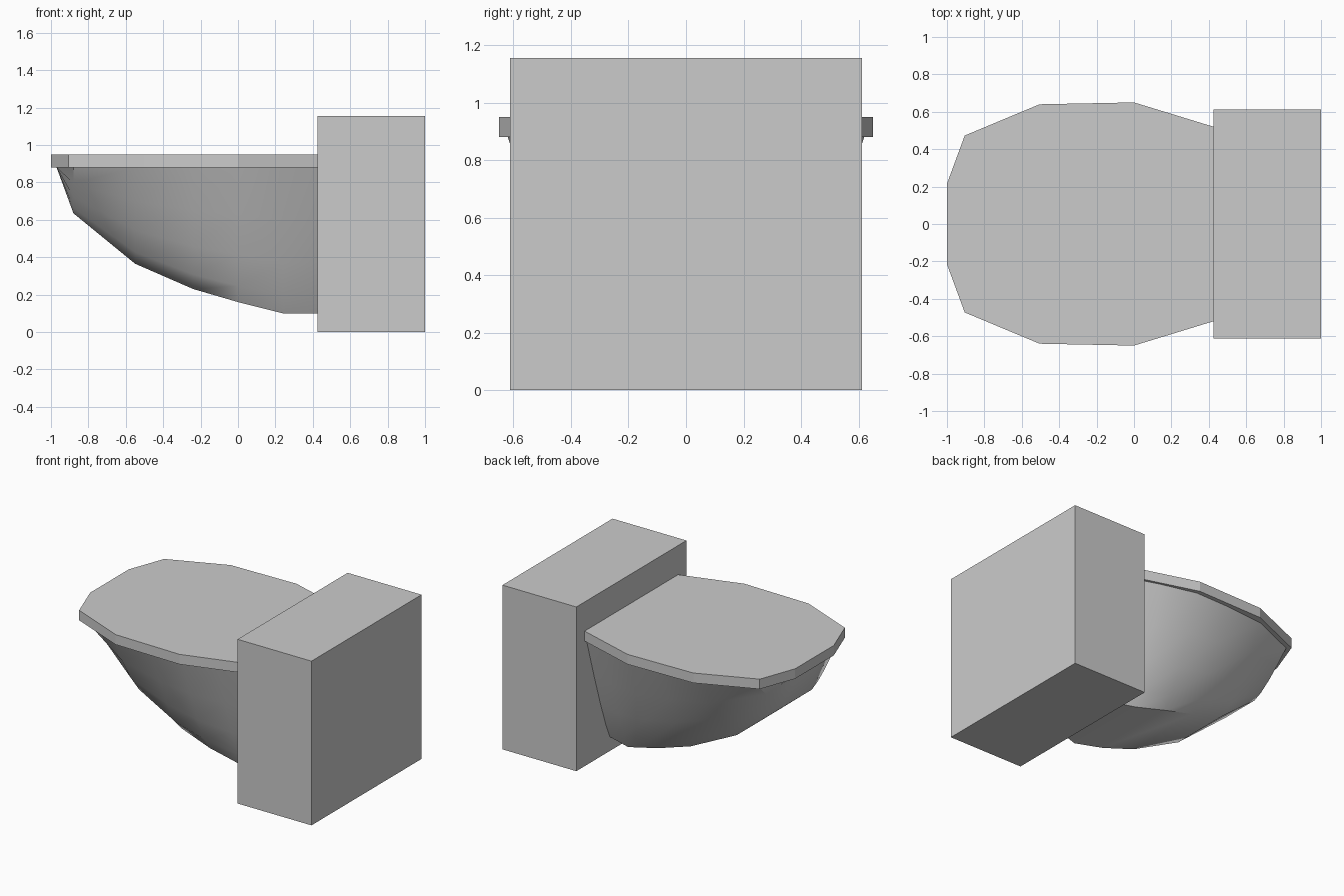
import bpy, bmesh, math

if "Cube" in bpy.data.objects:
    bpy.data.objects.remove(bpy.data.objects["Cube"])


def make_object(name, verts, faces):
    mesh = bpy.data.meshes.new(name)
    bm = bmesh.new()
    vs = [bm.verts.new(v) for v in verts]
    for f in faces:
        bm.faces.new([vs[i] for i in f])
    bmesh.ops.recalc_face_normals(bm, faces=bm.faces[:])
    bm.to_mesh(mesh)
    bm.free()
    obj = bpy.data.objects.new(name, mesh)
    bpy.context.collection.objects.link(obj)
    return obj


def prism(name, half, z0, z1):
    # Mirror half an outline across y = 0 and extrude it upwards
    outline = half + [(x, -y) for x, y in reversed(half)]
    n = len(outline)
    verts = [(x, y, z) for z in (z0, z1) for x, y in outline]
    faces = [tuple(range(n)), tuple(range(n, 2 * n))]
    faces += [(i, (i + 1) % n, n + (i + 1) % n, n + i) for i in range(n)]
    return make_object(name, verts, faces)


# Cistern box
prism("cistern", [(0.425, 0.612), (1.0, 0.612)], 0.0, 1.155)

# Faceted lid
prism("lid", [(-1.0, 0.215), (-0.905, 0.473), (-0.505, 0.64), (0.0, 0.65), (0.425, 0.52)],
      0.88, 0.95)

# Bowl: cross-sections along x as (x, rim half-width, keel height, keel half-width, bulge)
RIM = 0.88
stations = [
    (-0.97, 0.20, 0.88, 0.08, 0.8),
    (-0.88, 0.45, 0.635, 0.14, 0.75),
    (-0.55, 0.59, 0.365, 0.22, 0.65),
    (-0.24, 0.615, 0.23, 0.29, 0.7),
    (0.0, 0.62, 0.16, 0.31, 0.75),
    (0.24, 0.56, 0.10, 0.30, 0.8),
    (0.425, 0.50, 0.10, 0.24, 0.87),
]
verts, faces = [], []
for x, w, zb, b, bulge in stations:
    side = [(x, b + (w - b) * t ** bulge, zb + (RIM - zb) * t) for t in (1, 0.65, 0.35, 0.12, 0)]
    verts += side + [(px, -py, pz) for px, py, pz in reversed(side)]
n = 10
for s in range(len(stations) - 1):
    for i in range(n):
        j = (i + 1) % n
        faces.append((s * n + i, s * n + j, (s + 1) * n + j, (s + 1) * n + i))
faces.append(tuple(range((len(stations) - 1) * n, len(stations) * n)))
bowl = make_object("bowl", verts, faces)
bpy.context.view_layer.objects.active = bowl
bowl.select_set(True)
bpy.ops.object.shade_smooth_by_angle(angle=math.radians(40))
